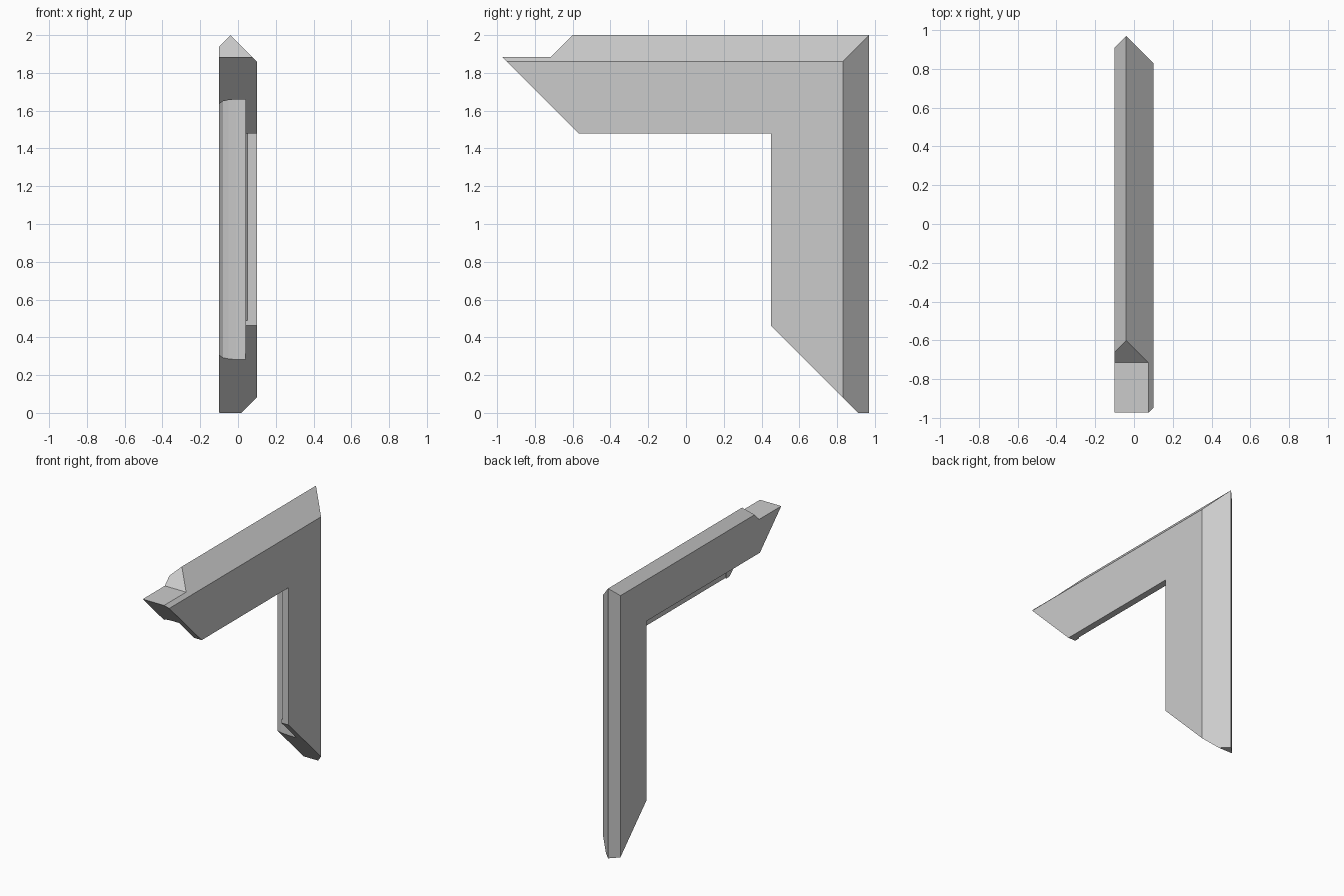
import bpy, bmesh

if "Cube" in bpy.data.objects:
    bpy.data.objects.remove(bpy.data.objects["Cube"])

TOP, BACK = 2.0, 0.97      # outer edges of the corner


def make_object(name, bm):
    bmesh.ops.recalc_face_normals(bm, faces=bm.faces)
    mesh = bpy.data.meshes.new(name)
    bm.to_mesh(mesh)
    bm.free()
    obj = bpy.data.objects.new(name, mesh)
    bpy.context.collection.objects.link(obj)
    return obj


def loft(rings):
    """Join rings of equal length into a closed solid."""
    bm = bmesh.new()
    rings = [[bm.verts.new(p) for p in ring] for ring in rings]
    for a, b in zip(rings, rings[1:]):
        for i in range(len(a)):
            j = (i + 1) % len(a)
            bm.faces.new((a[i], a[j], b[j], b[i]))
    bm.faces.new(rings[0])
    bm.faces.new(rings[-1][::-1])
    return bm


def corner_sweep(profile, arm_end, leg_end):
    """Sweep an (x, depth) section along the arm and down the mitred leg."""
    return loft([[(x, arm_end(d), TOP - d) for x, d in profile],
                 [(x, BACK - d, TOP - d) for x, d in profile],
                 [(x, BACK - d, leg_end(d)) for x, d in profile]])


def cut(target, cutter):
    cutter.hide_render = True
    cutter.hide_viewport = True
    mod = target.modifiers.new(cutter.name, 'BOOLEAN')
    mod.operation = 'DIFFERENCE'
    mod.solver = 'EXACT'
    mod.object = cutter


# Frame corner: ridged outside, rebated inside, both ends cut on one diagonal
section = [(-0.04, 0), (0.1, 0.14), (0.1, 0.52), (0.04, 0.52), (0.04, 0.34),
           (-0.01, 0.34), (-0.05, 0.344), (-0.08, 0.35), (-0.1, 0.365), (-0.1, 0.06)]
bm = corner_sweep(section, lambda d: d - 1.088, lambda d: d - 0.058)

# Flat foot
res = bmesh.ops.bisect_plane(bm, geom=bm.verts[:] + bm.edges[:] + bm.faces[:],
                             plane_co=(0, 0, 0), plane_no=(0, 0, 1), clear_inner=True)
bmesh.ops.holes_fill(bm, edges=[e for e in bm.edges if e.is_boundary])
frame = make_object("frame_corner", bm)

# Notch on top of the arm's tip
notch = [(-1.3, 1.885), (-0.715, 1.885), (-0.5, 2.1), (-1.3, 2.1)]
cut(frame, make_object("tip_notch_cutter",
                       loft([[(x, y, z) for y, z in notch] for x in (-0.3, 0.3)])))

# Stopped chamfer along the inner lip
lip = [(0.035, 0.43), (0.0567, 0.56), (0.02, 0.56), (0.02, 0.43)]
cut(frame, make_object("lip_chamfer_cutter",
                       corner_sweep(lip, lambda d: -0.53, lambda d: 0.49)))

grey = bpy.data.materials.new("light grey")
grey.diffuse_color = (0.6, 0.6, 0.6, 1)
grey.use_nodes = True
grey.node_tree.nodes["Principled BSDF"].inputs["Base Color"].default_value = grey.diffuse_color
frame.data.materials.append(grey)
